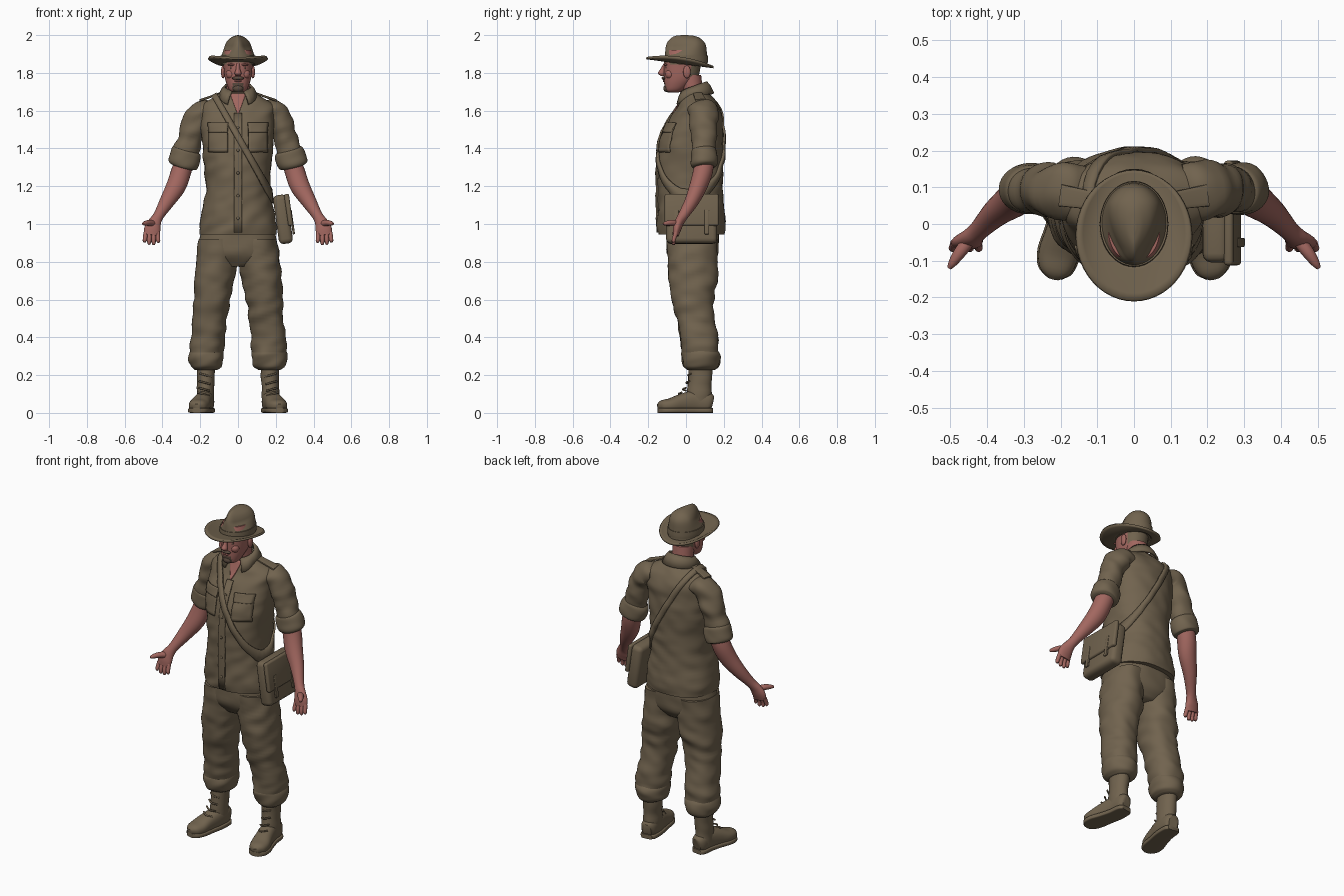
import bpy, bmesh, math
from mathutils import Vector, noise
from mathutils.bvhtree import BVHTree

if "Cube" in bpy.data.objects:
    bpy.data.objects.remove(bpy.data.objects["Cube"])


def material(name, rgb):
    m = bpy.data.materials.new(name)
    m.diffuse_color = (*rgb, 1)
    m.use_nodes = True
    m.node_tree.nodes["Principled BSDF"].inputs["Base Color"].default_value = m.diffuse_color
    return m


KHAKI = material("khaki cloth", (0.165, 0.125, 0.077))
SKIN = material("skin", (0.36, 0.135, 0.115))
HAIR = material("brown hair", (0.105, 0.07, 0.05))


def finish(name, bm, mats, angle=50):
    bmesh.ops.recalc_face_normals(bm, faces=bm.faces)
    me = bpy.data.meshes.new(name)
    bm.to_mesh(me)
    bm.free()
    ob = bpy.data.objects.new(name, me)
    bpy.context.collection.objects.link(ob)
    for m in mats if isinstance(mats, (list, tuple)) else [mats]:
        me.materials.append(m)
    bpy.ops.object.select_all(action='DESELECT')
    ob.select_set(True)
    bpy.context.view_layer.objects.active = ob
    bpy.ops.object.shade_smooth_by_angle(angle=math.radians(angle))
    return ob


def spline(keys, steps):
    """Catmull-Rom through (x, y, z, rx, ry) keys."""
    ks = [Vector(k) for k in keys]
    ks = [2 * ks[0] - ks[1]] + ks + [2 * ks[-1] - ks[-2]]
    out = []
    for a, b, c, d in zip(ks, ks[1:], ks[2:], ks[3:]):
        for i in range(steps):
            t = i / steps
            out.append(0.5 * (2 * b + (c - a) * t + (2 * a - 5 * b + 4 * c - d) * t * t
                              + (3 * b - a - 3 * c + d) * t ** 3))
    return out + [ks[-2]]


def loft(name, keys, mats, n=32, steps=4, flat=False, ref=(0, 1, 0), power=2.0,
         wrinkle=0.0, warp=None, angle=50):
    """Skin of superellipse rings along a path; flat keeps the rings level."""
    pts = spline(keys, steps)
    bm = bmesh.new()
    rings = []
    for i, p in enumerate(pts):
        c = p.xyz if hasattr(p, "xyz") and len(p) < 5 else Vector(p[:3])
        t = Vector(pts[min(i + 1, len(pts) - 1)][:3]) - Vector(pts[max(i - 1, 0)][:3])
        if flat:
            u, v = Vector((1, 0, 0)), Vector((0, 1, 0))
        else:
            u = t.cross(Vector(ref)).normalized()
            v = u.cross(t).normalized()
        ring = []
        for j in range(n):
            a = 2 * math.pi * j / n
            ca, sa = math.cos(a), math.sin(a)
            d = (u * math.copysign(abs(ca) ** (2 / power), ca) * max(p[3], 0.003)
                 + v * math.copysign(abs(sa) ** (2 / power), sa) * max(p[4], 0.003))
            q = c + d
            if wrinkle:
                q += d.normalized() * wrinkle * noise.noise(
                    Vector((q.x * 9 + q.z * 6, q.y * 9, q.z * 18 - q.x * 8)))
            ring.append(bm.verts.new(warp(q) if warp else q))
        rings.append(ring)
    for r, s in zip(rings, rings[1:]):
        for j in range(n):
            bm.faces.new((r[j], r[(j + 1) % n], s[(j + 1) % n], s[j]))
    bm.faces.new(rings[0])
    bm.faces.new(rings[-1])
    return finish(name, bm, mats, angle)


def ball(name, loc, size, mat):
    bm = bmesh.new()
    bmesh.ops.create_uvsphere(bm, u_segments=16, v_segments=10, radius=1)
    for v in bm.verts:
        v.co = Vector([a * b for a, b in zip(v.co, size)]) + Vector(loc)
    return finish(name, bm, mat)


def box(name, loc, size, bevel, rot=(0, 0, 0)):
    bm = bmesh.new()
    bmesh.ops.create_cube(bm, size=1)
    bmesh.ops.scale(bm, vec=size, verts=bm.verts)
    bmesh.ops.bevel(bm, geom=bm.edges[:], offset=bevel, segments=3, affect='EDGES', profile=0.5)
    ob = finish(name, bm, KHAKI)
    ob.location, ob.rotation_euler = loc, rot
    return ob


def sheet(name, rows, mat, thick, closed=False):
    """Grid of points given a thickness."""
    bm = bmesh.new()
    g = [[bm.verts.new(p) for p in r] for r in rows]
    for r, s in zip(g, g[1:] + ([g[0]] if closed else [])):
        for j in range(len(r) - 1):
            bm.faces.new((r[j], r[j + 1], s[j + 1], s[j]))
    ob = finish(name, bm, mat)
    mod = ob.modifiers.new("thickness", 'SOLIDIFY')
    mod.thickness, mod.offset = thick, 0
    return ob


# shirt body
torso = loft("shirt_body", [
    (0, .03, .945, .205, .175), (0, .03, 1.0, .203, .18), (0, .025, 1.1, .185, .176),
    (0, .022, 1.2, .172, .174), (0, .022, 1.3, .178, .174), (0, .027, 1.4, .187, .172),
    (0, .04, 1.5, .192, .155), (0, .058, 1.58, .196, .13), (0, .065, 1.63, .19, .105),
    (0, .06, 1.665, .14, .085), (0, .045, 1.71, .075, .06)],
    KHAKI, n=64, steps=6, flat=True, power=2.25, wrinkle=.009)
bvh = BVHTree.FromPolygons([v.co[:] for v in torso.data.vertices],
                           [p.vertices[:] for p in torso.data.polygons])


def patch(name, cx, w, z0, z1, mat=KHAKI, lift=.004, thick=.01, taper=1.0):
    """Plate laid on the shirt front; taper scales its lower width."""
    rows = []
    for i in range(9):
        z = z0 + (z1 - z0) * i / 8
        k = taper + (1 - taper) * i / 8
        row = []
        for j in range(9):
            x = cx + w * k * (j / 8 - .5)
            hit = bvh.ray_cast(Vector((x, -1, z)), Vector((0, 1, 0)))[0]
            row.append(hit + Vector((0, -lift, 0)))
        rows.append(row)
    return sheet(name, rows, mat, thick)


# shirt front: open neck, placket, buttons, pockets
patch("open_neck", 0, .085, 1.585, 1.69, SKIN, .003, .006, .08)
patch("placket", 0, .04, .955, 1.585)
for i in range(5):
    hit = bvh.ray_cast(Vector((0, -1, 1.03 + i * .12)), Vector((0, 1, 0)))[0]
    ball("shirt_button", hit + Vector((0, -.009, 0)), (.008, .004, .008), KHAKI)
for s in (-1, 1):
    patch("chest_pocket", s * .105, .1, 1.38, 1.51)
    patch("pocket_flap", s * .105, .108, 1.485, 1.535, lift=.01, taper=.9)

# collar with points at the front
rows = []
for i in range(29):
    a = math.radians(-155 + 310 * i / 28)
    f = (1 - math.cos(a)) / 2
    tip = max(0, f - .7) * .13
    hi = Vector((.068 * math.sin(a), .04 + .066 * math.cos(a), 1.752 - .05 * f))
    lo = Vector(((.1 + tip) * math.sin(a), .045 + .1 * math.cos(a), 1.69 - .025 * f - tip))
    rows.append([hi, hi.lerp(lo, .5) + Vector((0, 0, .008)), lo])
sheet("collar", rows, KHAKI, .012)

# strap running round the body over one shoulder
mid, up = Vector((.035, .035, 1.4)), Vector((-.29, 0, .51)).normalized()
across = Vector((.51, 0, .29)).normalized()
rows = []
for i in range(56):
    a = 2 * math.pi * i / 56
    d = up * math.cos(a) + Vector((0, math.sin(a), 0))
    row = []
    for k in (-.016, 0, .016):
        o = mid + across * k
        row.append(bvh.ray_cast(o + d * 2, -d)[0] + d * .008)
    rows.append(row)
sheet("shoulder_strap", rows, KHAKI, .012, closed=True)

# trouser seat
loft("trouser_seat", [(0, .035, .98, .19, .14), (0, .035, .9, .208, .14),
                      (0, .035, .83, .2, .13), (0, .035, .775, .13, .09)],
     KHAKI, n=48, flat=True, power=2.3, wrinkle=.006)

# paired limbs
for s in (-1, 1):
    def side(keys):
        return [(s * k[0], *k[1:]) for k in keys]

    loft("trouser_leg", side([
        (.108, .035, .92, .1, .135), (.113, .035, .8, .108, .13), (.127, .037, .7, .106, .126),
        (.138, .036, .6, .097, .11), (.15, .05, .5, .091, .1), (.16, .07, .4, .092, .1),
        (.166, .075, .32, .088, .1)]), KHAKI, n=40, steps=6, flat=True, power=2.2, wrinkle=.012)
    loft("trouser_cuff", side([
        (.166, .076, .335, .084, .094), (.167, .077, .31, .094, .105), (.167, .079, .275, .093, .102),
        (.167, .08, .245, .084, .092), (.168, .08, .228, .06, .07)]),
        KHAKI, n=40, steps=5, flat=True, wrinkle=.012)
    # boot
    loft("boot_shaft", side([(.17, .078, .26, .05, .064), (.17, .075, .19, .046, .062),
                             (.172, .07, .12, .047, .064), (.173, .07, .05, .046, .064)]),
         KHAKI, flat=True, wrinkle=.005)
    foot = [(.167, .138, .05, .028, .04), (.17, .115, .055, .043, .053), (.174, .05, .06, .047, .06),
            (.19, -.02, .052, .05, .05), (.205, -.08, .04, .055, .038),
            (.214, -.125, .035, .044, .032), (.219, -.147, .03, .018, .018)]
    loft("boot_foot", side(foot), KHAKI, n=24, ref=(0, 0, 1), power=2.4)
    loft("boot_sole", side([(x, y, .013, rx + .004, .013) for x, y, z, rx, ry in foot]),
         KHAKI, n=24, ref=(0, 0, 1), power=6)
    for i in range(4):
        y, z = (.015, .005, -.012, -.035)[i], (.2, .16, .125, .1)[i]
        cx = .172 + .004 * i
        loft("boot_lace", side([(cx - .03, y + .012, z - .008, .005, .005), (cx, y - .004, z, .005, .005),
                                (cx + .03, y + .012, z + .008, .005, .005)]), KHAKI, n=8)
    # sleeve, rolled cuff and shoulder tab
    loft("sleeve", side([(.13, .09, 1.6, .045, .07), (.19, .09, 1.59, .068, .078),
                         (.228, .09, 1.53, .066, .072), (.252, .092, 1.45, .064, .066),
                         (.28, .095, 1.36, .068, .064)]), KHAKI, steps=6, wrinkle=.014)
    loft("rolled_cuff", side([(.266, .094, 1.395, .062, .06), (.27, .095, 1.383, .077, .069),
                              (.283, .097, 1.345, .082, .071), (.294, .099, 1.312, .077, .068),
                              (.297, .1, 1.302, .058, .055)]), KHAKI, wrinkle=.008)
    loft("shoulder_tab", side([(.1, .062, 1.69, .006, .024), (.15, .07, 1.672, .006, .027),
                               (.2, .078, 1.655, .006, .03)]), KHAKI, n=16, power=4)
    # forearm and hand
    loft("forearm", side([(.275, .1, 1.36, .05, .05), (.3, .09, 1.28, .053, .052),
                          (.328, .065, 1.2, .052, .047), (.375, .03, 1.12, .04, .037),
                          (.42, -.015, 1.045, .028, .027), (.44, -.035, 1.01, .034, .024),
                          (.453, -.047, .975, .043, .022), (.458, -.055, .94, .04, .016)]), SKIN, n=24)
    for i in range(4):
        o = (i - 1.5) * .021
        end = .885 + .011 * abs(i - 1.4)
        loft("finger", side([(.457 + o, -.052, .955, .012, .012), (.458 + o * 1.1, -.064, .92, .0115, .011),
                             (.458 + o * 1.15, -.065, end + .008, .01, .01),
                             (.457 + o * 1.15, -.063, end, .005, .005)]), SKIN, n=10)
    loft("thumb", side([(.445, -.04, 1.0, .018, .018), (.472, -.075, 1.006, .017, .016),
                        (.493, -.105, 1.003, .012, .012), (.503, -.12, 1.0, .006, .006)]),
         SKIN, n=12, ref=(0, 0, 1))
    # ear, eye and brow
    ball("ear", (s * .079, .005, 1.805), (.011, .02, .034), SKIN)
    ball("eye", (s * .031, -.102, 1.826), (.013, .008, .007), HAIR)
    ball("eyebrow", (s * .033, -.108, 1.843), (.022, .009, .006), SKIN)
    ball("cheek", (s * .038, -.085, 1.793), (.026, .025, .026), SKIN)

# neck and head, with hair and beard picked out by position
loft("neck", [(0, .045, 1.62, .06, .055), (0, .035, 1.7, .06, .055), (0, .02, 1.79, .06, .06)],
     SKIN, flat=True)
head = loft("head", [(0, -.068, 1.695, .022, .025), (0, -.062, 1.708, .044, .048), (0, -.045, 1.74, .06, .07),
                     (0, -.026, 1.78, .071, .09), (0, -.02, 1.83, .076, .097), (0, -.012, 1.88, .08, .1),
                     (0, -.01, 1.92, .07, .09)],
            [SKIN, HAIR, KHAKI], n=40, steps=6, flat=True, power=2.2)
for f in head.data.polygons:
    c = f.center
    if c.y > .025 and c.z > 1.755:
        f.material_index = 2
    elif c.y < -.085 and abs(c.x) < .03 and c.z < 1.745:
        f.material_index = 1
ball("chin_beard", (0, -.102, 1.718), (.028, .018, .02), HAIR)
ball("moustache", (0, -.117, 1.772), (.033, .012, .009), HAIR)
ball("lower_lip", (0, -.114, 1.757), (.018, .009, .006), SKIN)
loft("nose", [(0, -.108, 1.85, .009, .01), (0, -.122, 1.82, .011, .014), (0, -.13, 1.798, .018, .019),
              (0, -.122, 1.783, .012, .01)], SKIN, n=16, flat=True)


# hat crown, pinched at the front, with a band
def pinch(p):
    k = max(0, min(1, (p.z - 1.89) / .06)) * max(0, min(1, (.06 - p.y) / .13))
    return Vector((p.x * (1 - .4 * k), p.y, p.z - k * abs(p.x) * .25))


loft("hat_crown", [(0, 0, 1.845, .09, .114), (0, 0, 1.9, .088, .111), (0, 0, 1.95, .079, .104),
                   (0, -.002, 1.98, .06, .082), (0, -.006, 1.996, .03, .05), (0, -.008, 2.0, .006, .012)],
     KHAKI, n=40, steps=5, flat=True, warp=pinch)
loft("hat_band", [(0, 0, 1.855, .093, .117), (0, 0, 1.87, .0935, .117), (0, 0, 1.893, .092, .115)],
     KHAKI, n=40, flat=True)
rows = []
for i in range(48):
    a = 2 * math.pi * i / 48
    row = []
    for j in range(6):
        t = j / 5
        x = (.083 + .073 * t) * math.cos(a)
        y = -.032 * t + (.105 + .073 * t) * math.sin(a)
        row.append((x, y, 1.854 - .135 * (y + .03) + .026 * t * t * math.cos(a) ** 2))
    rows.append(row)
sheet("hat_brim", rows, KHAKI, .012, closed=True)

# satchel on the hip
tilt = (0, -.14, 0)
box("satchel_body", (.238, .03, 1.025), (.075, .27, .26), .025, tilt)
box("satchel_flap", (.268, .03, 1.075), (.026, .285, .17), .01, tilt)
for y in (-.05, .11):
    box("satchel_buckle_strap", (.287, y, 1.01), (.012, .025, .13), .004, tilt)
